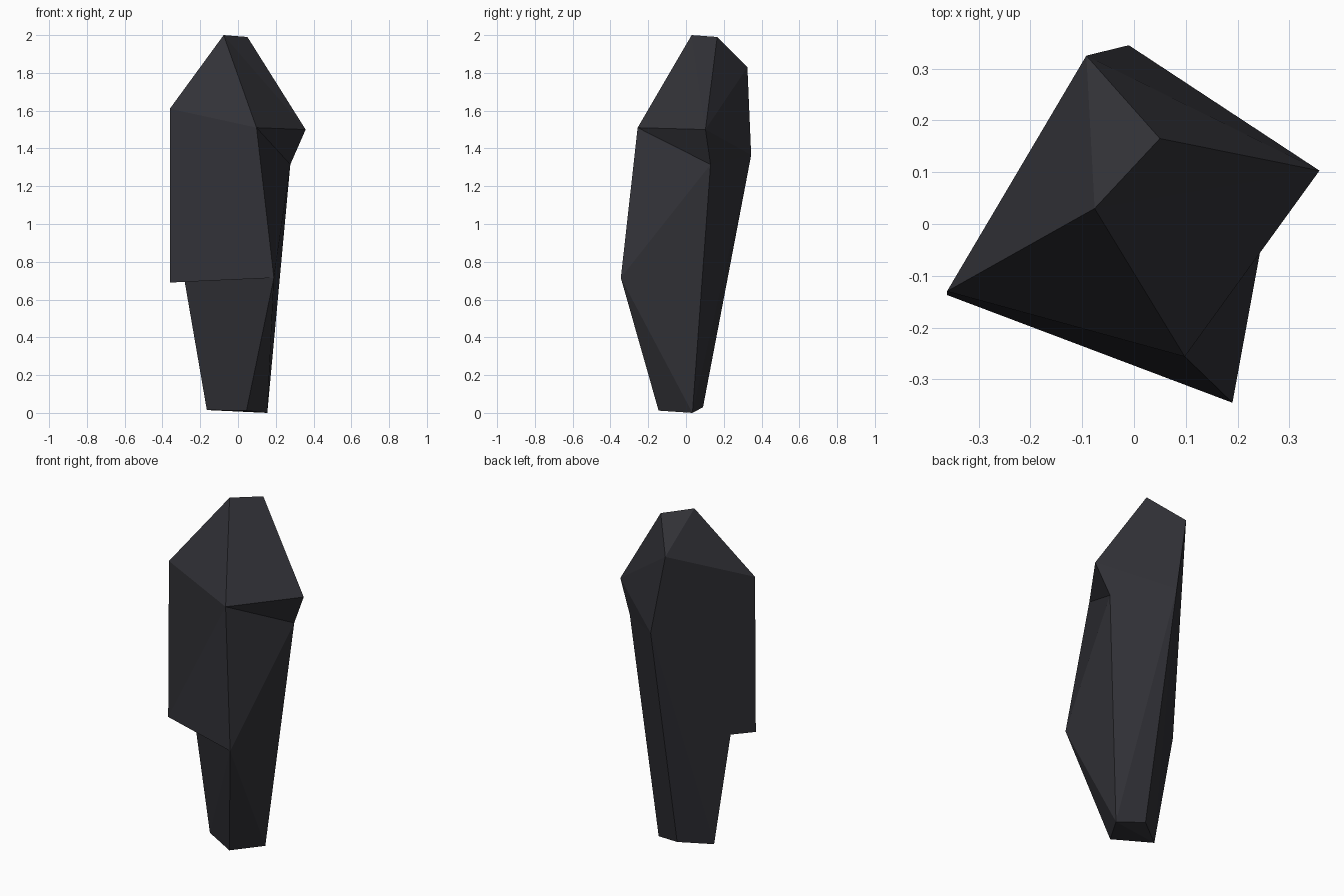
import bpy, bmesh

if "Cube" in bpy.data.objects:
    bpy.data.objects.remove(bpy.data.objects["Cube"])

# Corner points of the shard, from the tip down to the foot
corners = {
    # tip
    "A": (-0.076, 0.03, 2.0), "B": (0.05, 0.165, 1.99),
    # shoulders
    "M": (-0.092, 0.325, 1.83), "C": (-0.361, -0.13, 1.61),
    "D": (0.098, -0.256, 1.51), "E": (0.358, 0.103, 1.5),
    # notch on the right and back ridge
    "N": (-0.01, 0.345, 1.365), "F": (0.277, 0.13, 1.315),
    # overhanging ledge
    "G": (0.19, -0.345, 0.715), "H": (-0.361, -0.137, 0.69),
    "Q": (-0.283, -0.013, 0.70),
    # foot
    "J": (-0.165, -0.027, 0.015), "K": (0.045, -0.145, 0.012),
    "L": (0.155, 0.034, 0.0), "P": (-0.005, 0.09, 0.03),
}

# Facets, by part
facets = " ".join([
    "ACD AMC ABM ADE AEB BEM",          # cap
    "MEN ENF DFE",                      # shoulder and notch
    "CHD HGD DGF",                      # front planes
    "QMN MQC CQH",                      # back left plane
    "HQG",                              # ledge underside
    "QJG JKG GKL GLF LNF LPN PJN JQN",  # tapering shaft
    "JPL JLK",                          # foot
]).split()

bm = bmesh.new()
v = {k: bm.verts.new(p) for k, p in corners.items()}
for f in facets:
    bm.faces.new([v[c] for c in f])
bmesh.ops.recalc_face_normals(bm, faces=bm.faces)

mesh = bpy.data.meshes.new("stone_shard")
bm.to_mesh(mesh)
bm.free()

# Single dark slate colour
mat = bpy.data.materials.new("dark_slate")
mat.diffuse_color = (0.031, 0.031, 0.038, 1)
mat.use_nodes = True
mat.node_tree.nodes["Principled BSDF"].inputs["Base Color"].default_value = mat.diffuse_color
mesh.materials.append(mat)

shard = bpy.data.objects.new("stone_shard", mesh)
bpy.context.collection.objects.link(shard)
